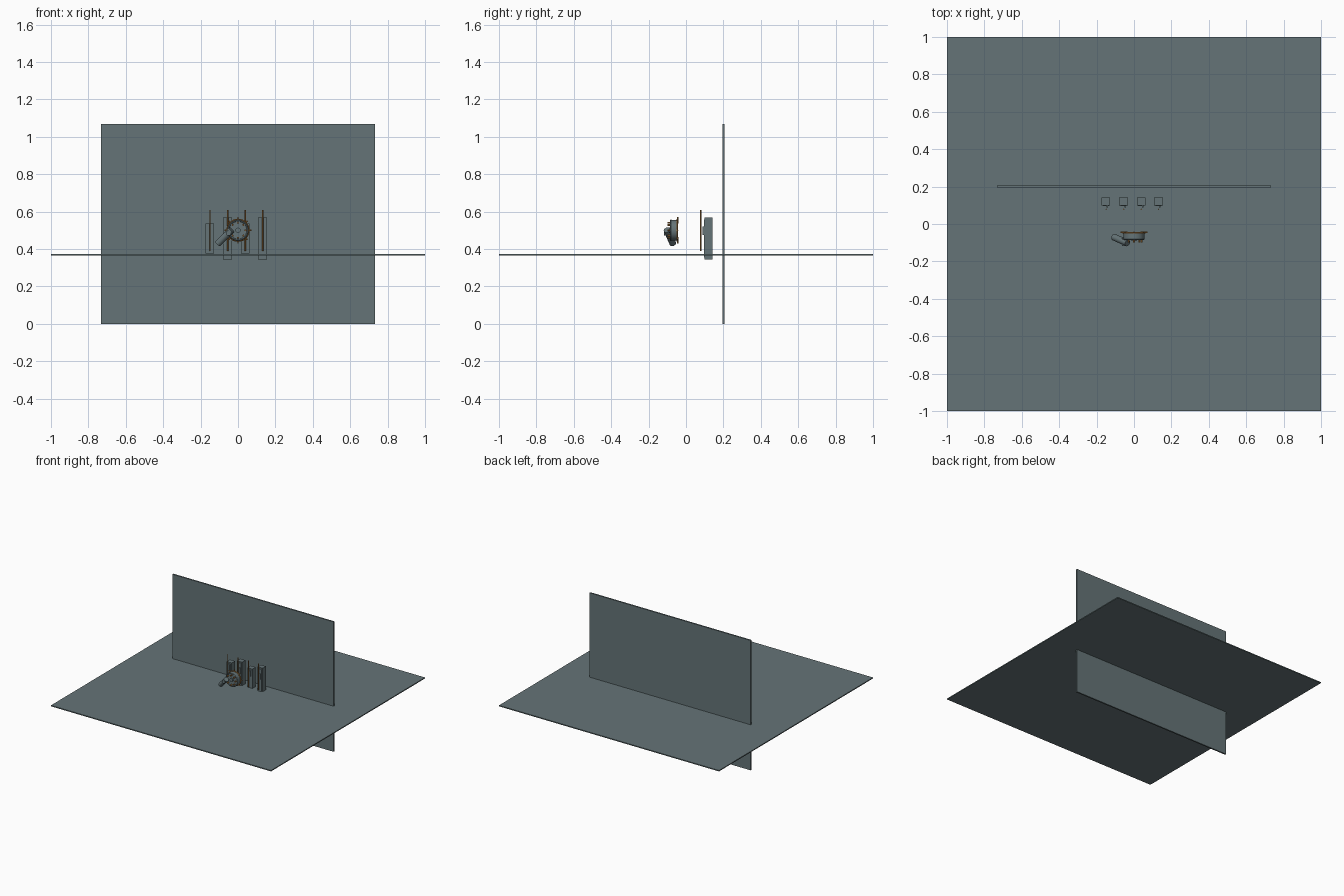
import bpy, math
from mathutils import Vector

if "Cube" in bpy.data.objects:
    bpy.data.objects.remove(bpy.data.objects["Cube"])


def material(name, rgb):
    m = bpy.data.materials.new(name)
    m.diffuse_color = (*rgb, 1)
    m.use_nodes = True
    m.node_tree.nodes["Principled BSDF"].inputs["Base Color"].default_value = m.diffuse_color
    return m


SLATE = material("slate", (0.13, 0.175, 0.185))
COPPER = material("copper", (0.42, 0.19, 0.045))


def box(name, lo, hi, mat):
    lo, hi = Vector(lo), Vector(hi)
    bpy.ops.mesh.primitive_cube_add(size=1, location=(lo + hi) / 2)
    o = bpy.context.object
    o.name = name
    o.scale = hi - lo
    bpy.ops.object.transform_apply(location=False, rotation=False, scale=True)
    o.data.materials.append(mat)
    return o


def rod(name, a, b, r, mat, sides=24):
    a, b = Vector(a), Vector(b)
    bpy.ops.mesh.primitive_cylinder_add(vertices=sides, radius=r, depth=(b - a).length,
                                        location=(a + b) / 2)
    o = bpy.context.object
    o.name = name
    o.rotation_euler = (b - a).to_track_quat('Z', 'Y').to_euler()
    o.data.materials.append(mat)
    bpy.ops.object.shade_smooth_by_angle()
    return o


def ring(name, y, major, minor, mat):
    bpy.ops.mesh.primitive_torus_add(major_segments=32, minor_segments=8, major_radius=major,
                                     minor_radius=minor, location=(0, y, CZ),
                                     rotation=(math.pi / 2, 0, 0))
    o = bpy.context.object
    o.name = name
    o.data.materials.append(mat)
    bpy.ops.object.shade_smooth_by_angle()


CZ = 0.5

# Floor and back wall
box("floor", (-1, -1, 0.366), (1, 1, 0.374), SLATE)
box("back_wall", (-0.732, 0.194, 0), (0.732, 0.206, 1.067), SLATE)

# Row of upright blocks, each with a copper rod and a small pull in front
for i, x in enumerate((-0.15, -0.056, 0.038, 0.131)):
    lo, hi = ((0.376, 0.535), (0.345, 0.567))[i % 2]
    box("upright_block", (x - 0.023, 0.1, lo), (x + 0.023, 0.143, hi), SLATE)
    box("block_face", (x - 0.016, 0.095, lo + 0.01), (x + 0.016, 0.1, hi - 0.01), SLATE)
    rod("copper_rod", (x + 0.001, 0.079, 0.39), (x + 0.001, 0.079, 0.608), 0.003, COPPER, 12)
    box("block_pull", (x + 0.004, 0.088, 0.475), (x + 0.012, 0.095, 0.52), SLATE)

# Round drum with copper rim
rod("drum", (0, -0.08, CZ), (0, -0.042, CZ), 0.056, SLATE, 32)
ring("front_rim", -0.08, 0.052, 0.005, SLATE)
ring("back_rim", -0.047, 0.058, 0.004, COPPER)
rod("drum_hub", (0, -0.09, CZ), (0, -0.078, CZ), 0.014, SLATE)

# Bolts on the drum face and studs around its edge
for k in range(8):
    a = k * math.tau / 8
    dx, dz = math.cos(a), math.sin(a)
    rod("face_bolt", (0.04 * dx, -0.098, CZ + 0.04 * dz),
        (0.04 * dx, -0.078, CZ + 0.04 * dz), 0.005, COPPER, 12)
    rod("edge_stud", (0.052 * dx, -0.045, CZ + 0.052 * dz),
        (0.071 * dx, -0.045, CZ + 0.071 * dz), 0.004, COPPER, 12)

# Slanted handle and its joint
rod("handle", (-0.035, -0.102, 0.502), (-0.108, -0.07, 0.428), 0.018, SLATE)
rod("handle_joint", (-0.05, -0.118, 0.485), (-0.05, -0.075, 0.485), 0.014, SLATE)
